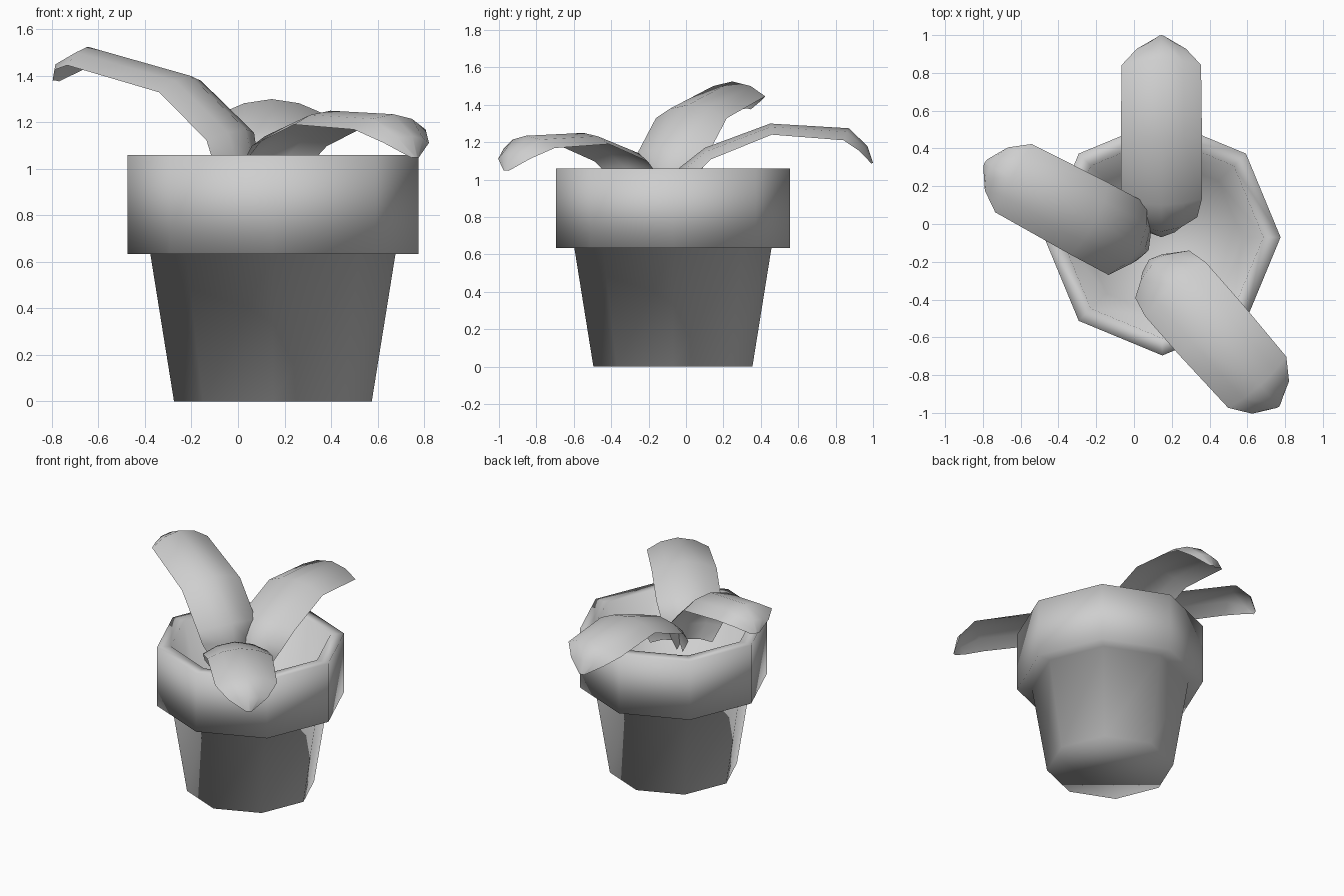
import bpy
import bmesh
from math import cos, sin, tau
from mathutils import Vector

cube = bpy.data.objects.get("Cube")
if cube:
    bpy.data.objects.remove(cube, do_unlink=True)

GREY = (0.62, 0.62, 0.62, 1)
mat = bpy.data.materials.new("plain grey")
mat.use_nodes = True
mat.diffuse_color = GREY
mat.node_tree.nodes["Principled BSDF"].inputs["Base Color"].default_value = GREY


def finish(name, bm):
    """Turn a bmesh into a smooth, coloured object."""
    bmesh.ops.recalc_face_normals(bm, faces=bm.faces)
    mesh = bpy.data.meshes.new(name)
    bm.to_mesh(mesh)
    bm.free()
    mesh.materials.append(mat)
    mesh.shade_smooth()
    obj = bpy.data.objects.new(name, mesh)
    bpy.context.collection.objects.link(obj)
    return obj


def bridge(bm, a, b, closed):
    n = len(a)
    for i in range(n if closed else n - 1):
        j = (i + 1) % n
        bm.faces.new((a[i], a[j], b[j], b[i]))


# Eight-sided pot: outer wall, overhanging rim, hollow inside
def make_pot(name, centre, profile, sides=8):
    bm = bmesh.new()
    rings = []
    for r, z in profile:
        rings.append([bm.verts.new((centre[0] + r * cos(tau * i / sides),
                                    centre[1] + r * sin(tau * i / sides), z))
                      for i in range(sides)])
    for a, b in zip(rings, rings[1:]):
        bridge(bm, a, b, True)
    bm.faces.new(rings[0])
    bm.faces.new(rings[-1])
    return finish(name, bm)


make_pot("pot", (0.15, -0.07),
         [(0.425, 0), (0.527, 0.635), (0.626, 0.635), (0.626, 1.06),
          (0.535, 1.06), (0.42, 0.6)])


# Arched leaf: spine stations are (distance, height, half width, edge drop)
def make_leaf(name, origin, direction, stations):
    d = Vector((*direction, 0)).normalized()
    side = Vector((-d.y, d.x, 0))
    up = Vector((0, 0, 1))
    spine = [Vector((*origin, 0)) + d * t + up * z for t, z, _, _ in stations]
    bm = bmesh.new()
    rings = []
    for i, (_, _, width, drop) in enumerate(stations):
        before = spine[i] - spine[max(i - 1, 0)]
        after = spine[min(i + 1, len(spine) - 1)] - spine[i]
        normal = (before.normalized() + after.normalized()).cross(side).normalized()
        ring = []
        for u in (-1, -0.55, 0, 0.55, 1):
            ring.append(bm.verts.new(spine[i] + side * u * width
                                     - normal * drop * abs(u) ** 2))
        rings.append(ring)
    for a, b in zip(rings, rings[1:]):
        bridge(bm, a, b, False)
    return finish(name, bm)


make_leaf("back_leaf", (0.145, -0.06), (0, 1),
          [(-0.01, 0.93, 0.13, 0.09), (0.02, 1.06, 0.19, 0.09),
           (0.16, 1.17, 0.215, 0.07), (0.51, 1.30, 0.215, 0.06),
           (0.93, 1.275, 0.21, 0.07), (1.03, 1.18, 0.13, 0.05),
           (1.06, 1.09, 0.02, 0.01)])

make_leaf("right_leaf", (0.06, -0.13), (-0.88, 0.47),
          [(-0.02, 0.93, 0.13, 0.09), (0.0, 1.05, 0.19, 0.09),
           (0.03, 1.17, 0.215, 0.09), (0.30, 1.40, 0.215, 0.08),
           (0.80, 1.525, 0.205, 0.08), (0.93, 1.46, 0.13, 0.05),
           (0.965, 1.38, 0.03, 0.01)])

make_leaf("front_leaf", (0.10, -0.21), (0.66, -0.75),
          [(-0.03, 0.93, 0.13, 0.09), (0.0, 1.05, 0.19, 0.09),
           (0.15, 1.16, 0.215, 0.07), (0.45, 1.25, 0.215, 0.06),
           (0.86, 1.235, 0.205, 0.07), (0.985, 1.14, 0.13, 0.05),
           (1.01, 1.05, 0.02, 0.01)])
